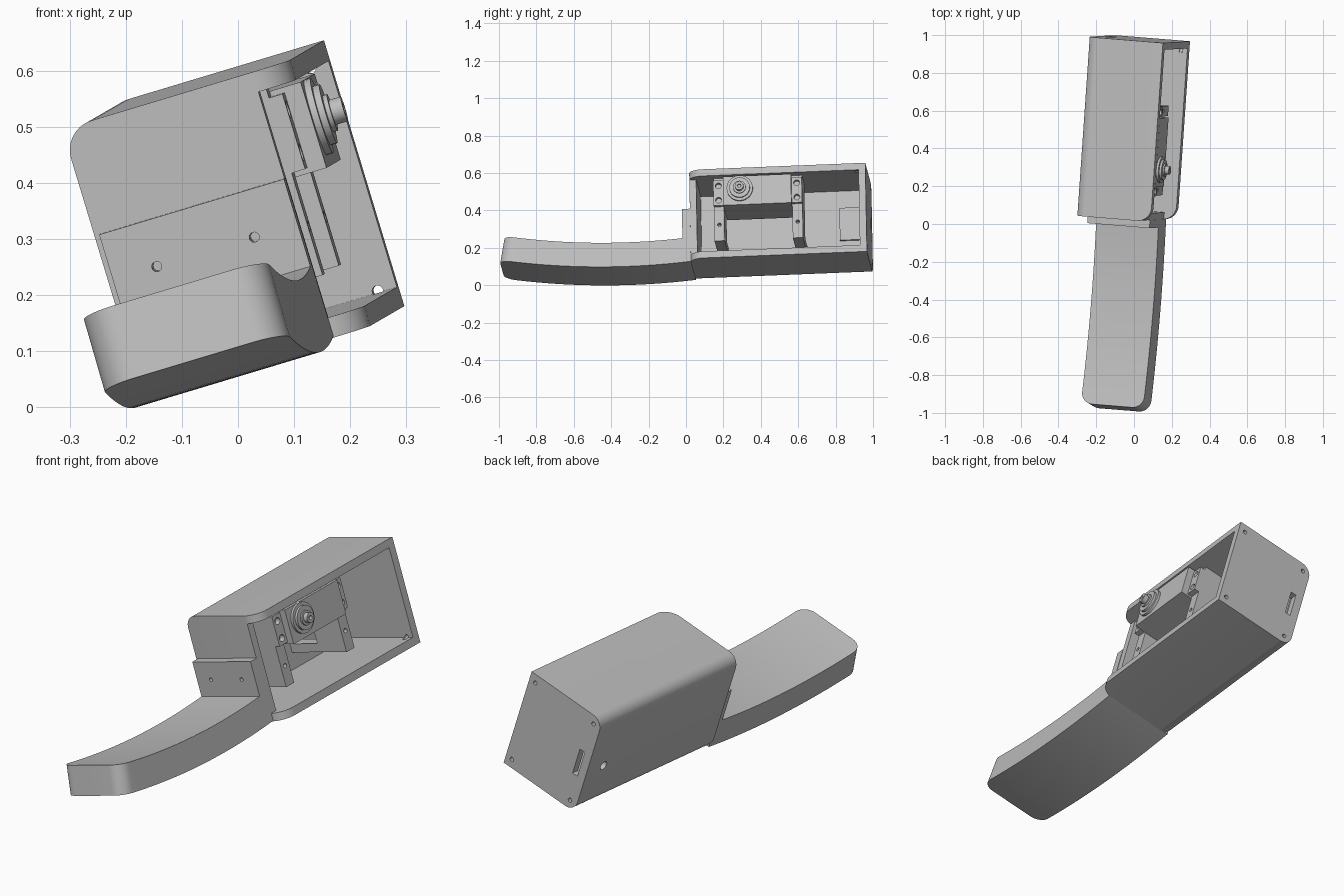
import bpy, bmesh, math
from mathutils import Vector, Matrix

cube = bpy.data.objects.get("Cube")
if cube:
    bpy.data.objects.remove(cube, do_unlink=True)

# One plain grey for the whole device
grey = bpy.data.materials.new("plain_grey")
grey.use_nodes = True
colour = (0.52, 0.52, 0.52, 1)
grey.diffuse_color = colour
grey.node_tree.nodes["Principled BSDF"].inputs["Base Color"].default_value = colour

# Tilted body frame: u = width to the open side, v = length, w = height
V = Vector((0.069, 0.997, 0.04)).normalized()
U = Vector((0.957, -0.0775, 0.288))
U = (U - V * U.dot(V)).normalized()
W = U.cross(V)
FRAME = Matrix.Translation((-0.17, 0.053, 0.022)) @ Matrix((U, V, W)).transposed().to_4x4()


def finish(name, bm):
    mesh = bpy.data.meshes.new(name)
    bmesh.ops.recalc_face_normals(bm, faces=bm.faces)
    bm.to_mesh(mesh)
    bm.free()
    obj = bpy.data.objects.new(name, mesh)
    bpy.context.collection.objects.link(obj)
    obj.matrix_world = FRAME
    mesh.materials.append(grey)
    return obj


def block_mesh(u, v, w):
    """Box between the given (low, high) ranges."""
    bm = bmesh.new()
    bmesh.ops.create_cube(bm, size=1)
    for vert in bm.verts:
        vert.co = Vector([(a + b) / 2 + c * (b - a) for (a, b), c in zip((u, v, w), vert.co)])
    return bm


def block(name, u, v, w):
    return finish(name, block_mesh(u, v, w))


def round_edges(bm, test, radius):
    """Round every edge whose two ends both pass the test."""
    edges = [e for e in bm.edges if all(test(p.co) for p in e.verts)]
    bmesh.ops.bevel(bm, geom=edges, offset=radius, segments=10, profile=0.5, affect='EDGES')


def rod(name, centre, radius, length, axis, sides=32):
    """Cylinder centred on a point, along the u or v axis."""
    bm = bmesh.new()
    bmesh.ops.create_cone(bm, cap_ends=True, segments=sides, radius1=radius,
                          radius2=radius, depth=length)
    turn = Matrix.Rotation(math.pi / 2, 4, 'Y' if axis == 'u' else 'X')
    bmesh.ops.transform(bm, matrix=Matrix.Translation(centre) @ turn, verts=bm.verts)
    return finish(name, bm)


def cut(obj, cutters):
    bpy.context.view_layer.objects.active = obj
    for cutter in cutters:
        cutter.hide_render = True
        mod = obj.modifiers.new("cut", 'BOOLEAN')
        mod.operation = 'DIFFERENCE'
        mod.solver = 'EXACT'
        mod.object = cutter
        bpy.ops.object.modifier_apply(modifier=mod.name)
        bpy.data.objects.remove(cutter, do_unlink=True)


parts = []
WIDTH, LENGTH, HEIGHT, WALL = 0.42, 0.95, 0.495, 0.037

# Housing: rounded closed side, rounded front corner, hollow and open on one side
bm = block_mesh((0, WIDTH), (0, LENGTH), (0, HEIGHT))
round_edges(bm, lambda p: p.x > WIDTH - 0.001 and p.y < 0.001, 0.075)
for level in (0, HEIGHT):
    round_edges(bm, lambda p: p.x < 0.001 and abs(p.z - level) < 0.001, 0.055)
housing = finish("housing", bm)
inner = (WALL, HEIGHT - WALL)
cutters = [block("cavity", (WALL, 0.6), (WALL, LENGTH - WALL), inner),
           block("front_gap", (0.355, 0.6), (-0.1, 0.1), inner),
           block("port_slot", (0.04, 0.068), (0.88, 1.1), (0.17, 0.3)),
           rod("side_hole", (0, 0.83, 0.21), 0.021, 0.15, 'u')]
for u in (0.04, WIDTH - 0.035):
    for w in (0.04, HEIGHT - 0.04):
        cutters.append(rod("screw_hole", (u, LENGTH, w), 0.01, 0.12, 'v', 16))
cut(housing, cutters)
parts.append(housing)

# Handle: straight bar with a rounded end, sliced and bent along its length
SIDE = (0.012, 0.357)
END = -1.025
bm = block_mesh(SIDE, (END, 0), (0, 0.134))
for edge_u in SIDE:
    round_edges(bm, lambda p: abs(p.x - edge_u) < 0.001 and p.y < END + 0.001, 0.062)
for i in range(1, 28):
    bmesh.ops.bisect_plane(bm, geom=bm.verts[:] + bm.edges[:] + bm.faces[:],
                           plane_co=(0, (END + 0.063) * i / 28, 0), plane_no=(0, 1, 0))
for vert in bm.verts:
    p = vert.co
    bend = 0.13 * p.y ** 2 + 0.085 * p.y + 0.003
    slope = 0.26 * p.y + 0.085
    vert.co = (p.x, p.y - slope * p.z, p.z + bend)
parts.append(finish("handle", bm))

# Mounting tab that joins the handle to the housing
tab = block("mounting_tab", SIDE, (-0.042, 0.001), (0.003, 0.297))
cut(tab, [rod("tab_hole", (u, -0.04, 0.213), 0.009, 0.07, 'v', 16) for u in (0.094, 0.276)])
parts.append(tab)

# Motor posts and the ears that screw on to them
for side, low, high in (("front", 0.13, 0.185), ("rear", 0.55, 0.605)):
    mid = (low + high) / 2
    post = block(side + "_motor_post", (0.2, 0.36), (low, high), (0.11, 0.458))
    cut(post, [rod("post_hole", (0.36, mid, 0.2), 0.01, 0.08, 'u', 16)])
    ear = block(side + "_motor_ear", (0.36, 0.385), (low, high), (0.3, 0.44))
    cut(ear, [rod("ear_hole", (0.37, mid, w), 0.016, 0.06, 'u', 16) for w in (0.33, 0.41)])
    parts += [post, ear]
    # Slim rail tying the post to the closed wall
    parts.append(block(side + "_post_rail", (WALL, 0.2), (low, high), (0.11, 0.15)))

# Motor with stepped output boss and shaft
parts.append(block("motor_body", (0.14, 0.418), (0.185, 0.55), (0.29, 0.45)))
for name, radius, low, high in (("output_boss", 0.07, 0.41, 0.43),
                                ("output_disc", 0.055, 0.425, 0.442),
                                ("output_hub", 0.034, 0.44, 0.45),
                                ("output_shaft", 0.023, 0.44, 0.472)):
    part = rod(name, ((low + high) / 2, 0.275, 0.38), radius, high - low, 'u')
    if name == "output_shaft":
        cut(part, [rod("shaft_hole", (high, 0.275, 0.38), 0.01, 0.03, 'u', 16)])
    parts.append(part)

# Charging board behind the port slot
parts.append(block("charging_board", (WALL - 0.002, 0.052), (0.78, 0.9), (0.18, 0.36)))

# Smooth the curved surfaces and keep hard edges crisp
bpy.ops.object.select_all(action='DESELECT')
for part in parts:
    part.select_set(True)
bpy.context.view_layer.objects.active = parts[0]
bpy.ops.object.shade_smooth_by_angle(angle=math.radians(30))
